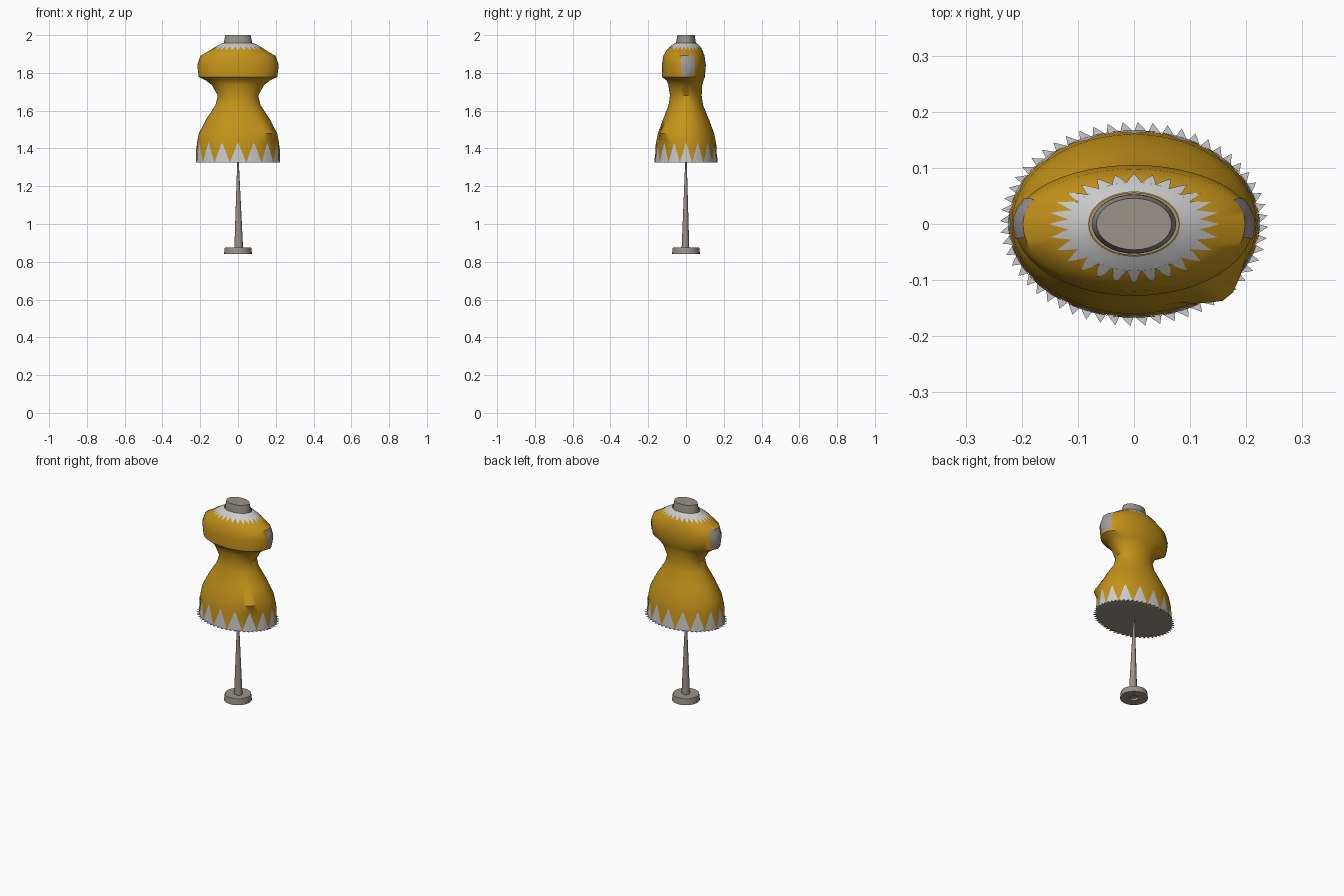
import bpy, bmesh
from math import sin, cos, pi, tau

if "Cube" in bpy.data.objects:
    bpy.data.objects.remove(bpy.data.objects["Cube"])

def material(name, rgb):
    m = bpy.data.materials.new(name)
    m.diffuse_color = (*rgb, 1)
    m.use_nodes = True
    m.node_tree.nodes["Principled BSDF"].inputs["Base Color"].default_value = m.diffuse_color
    return m

MUSTARD = material("mustard_cloth", (0.55, 0.29, 0.01))
WHITE = material("white_trim", (0.75, 0.75, 0.75))
STAND = material("stand_taupe", (0.33, 0.29, 0.25))
GREY = material("cap_grey", (0.34, 0.33, 0.32))

# Dress sections, top to bottom: z, half width, front depth, back depth
ROWS = [(1.957, .080, .055, .055), (1.942, .110, .078, .070), (1.922, .145, .102, .086),
        (1.890, .198, .120, .098), (1.840, .213, .128, .105), (1.778, .205, .127, .100),
        (1.760, .170, .103, .092), (1.735, .138, .093, .086), (1.680, .107, .085, .083),
        (1.630, .119, .092, .090), (1.555, .168, .121, .121), (1.480, .207, .149, .149),
        (1.425, .218, .160, .160), (1.325, .222, .165, .165)]
LAST = len(ROWS) - 1

def surface(a, t, off=0.0):
    """Point on the dress at angle a and section index t."""
    i = min(int(t), LAST - 1)
    f = t - i
    z, w, front, back = (p + (q - p) * f for p, q in zip(ROWS[i], ROWS[i + 1]))
    d = back if sin(a) > 0 else front
    # pulled fold at the front right of the skirt
    da = abs((a + 0.72 + pi) % tau - pi)
    k = max(0, 1 - da / 0.5) * max(0, 1 - abs(t - 11))
    up = off * max(0, 1 - t / 3)
    return ((w + off) * cos(a) + .014 * k, (d + off) * sin(a) - .036 * k, z + up)

def finish(name, bm, mat, smooth=True, outward=False):
    bm.normal_update()
    if outward:
        for f in bm.faces:
            c = f.calc_center_median()
            c.z = (c.z - 1.6) * 0.3
            if f.normal.dot(c) < 0:
                f.normal_flip()
    else:
        bmesh.ops.recalc_face_normals(bm, faces=bm.faces)
    me = bpy.data.meshes.new(name)
    bm.to_mesh(me)
    bm.free()
    me.materials.append(mat)
    ob = bpy.data.objects.new(name, me)
    bpy.context.collection.objects.link(ob)
    if smooth:
        bpy.ops.object.select_all(action='DESELECT')
        ob.select_set(True)
        bpy.context.view_layer.objects.active = ob
        bpy.ops.object.shade_smooth_by_angle(angle=0.7)
    return ob

def loft(name, rings, mat, caps=True):
    """Skin rings of points together, optionally closing both ends."""
    bm = bmesh.new()
    vs = [[bm.verts.new(p) for p in r] for r in rings]
    n = len(vs[0])
    for r, s in zip(vs, vs[1:]):
        for i in range(n):
            bm.faces.new((r[i], r[(i + 1) % n], s[(i + 1) % n], s[i]))
    if caps:
        bm.faces.new(vs[0])
        bm.faces.new(vs[-1])
    return finish(name, bm, mat)

def ellipse(rx, ry, z, n=32, x=0, y=0):
    return [(x + rx * cos(tau * i / n), y + ry * sin(tau * i / n), z) for i in range(n)]

def patch(bm, edges, off, cols=3):
    """Strip lying on the dress; edges is a list of (t, left angle, right angle)."""
    grid = [[bm.verts.new(surface(l + (r - l) * c / cols, t, off)) for c in range(cols + 1)]
            for t, l, r in edges]
    for p, q in zip(grid, grid[1:]):
        for c in range(cols):
            bm.faces.new((p[c], p[c + 1], q[c + 1], q[c]))

def teeth(bm, count, phase, base, tip, off, steps=4):
    for i in range(count):
        a, h = phase + tau * i / count, pi / count
        edges = []
        for k in range(steps + 1):
            w = h * max(1 - k / steps, 0.01)
            edges.append((base + (tip - base) * k / steps, a - w, a + w))
        patch(bm, edges, off)

# Dress body
N = 48
loft("dress", [[surface(tau * i / N, t) for i in range(N)] for t in range(LAST + 1)], MUSTARD, caps=False)
loft("dress_underside", [ellipse(.221, .164, 1.327, N), ellipse(.008, .008, 1.328, N)], STAND, caps=False)

# White collar with pointed edge
bm = bmesh.new()
patch(bm, [(t, 0, tau) for t in (0, .5, 1, 1.15)], .002, 56)
teeth(bm, 28, 0, 1.15, 2.1, .002)
finish("collar", bm, WHITE, outward=True)

# White zigzag around the hem
bm = bmesh.new()
teeth(bm, 16, -pi / 2, LAST, LAST - 1.1, .002, 8)
finish("hem_zigzag", bm, WHITE, outward=True)

# Flat fringe of small points below the hem
bm = bmesh.new()
M = 56
for i in range(M):
    pts = [(i, 0), (i + 1, 0), (i + .75, .018)]
    bm.faces.new([bm.verts.new(((.221 + e) * cos(tau * s / M), (.164 + e) * sin(tau * s / M), 1.325))
                  for s, e in pts])
bmesh.ops.solidify(bm, geom=bm.faces[:], thickness=.002)
finish("hem_fringe", bm, WHITE, smooth=False)

# Shield-shaped arm caps, mirrored
for side in ("right", "left"):
    bm = bmesh.new()
    edges = [(2.95, -.2, .46), (3.5, -.2, .45), (4, -.2, .44), (4.6, -.2, .43), (5, -.05, .1)]
    if side == "left":
        edges = [(t, pi - l, pi - r) for t, l, r in edges]
    patch(bm, edges, .003, 4)
    finish(side + "_arm_cap", bm, GREY, outward=True)

# Neck block
loft("neck", [ellipse(.075, .053, 1.945), ellipse(.075, .052, 1.96), ellipse(.067, .046, 2.0)], STAND)

# Tapered pole and round foot
loft("pole", [ellipse(.024, .021, .85, 12, .004, -.003), ellipse(.004, .004, 1.335, 12)], STAND)
loft("foot", [ellipse(.024, .024, .855), ellipse(.024, .024, .84), ellipse(.074, .074, .84),
              ellipse(.070, .070, .875), ellipse(.018, .018, .875)], STAND, caps=False)
